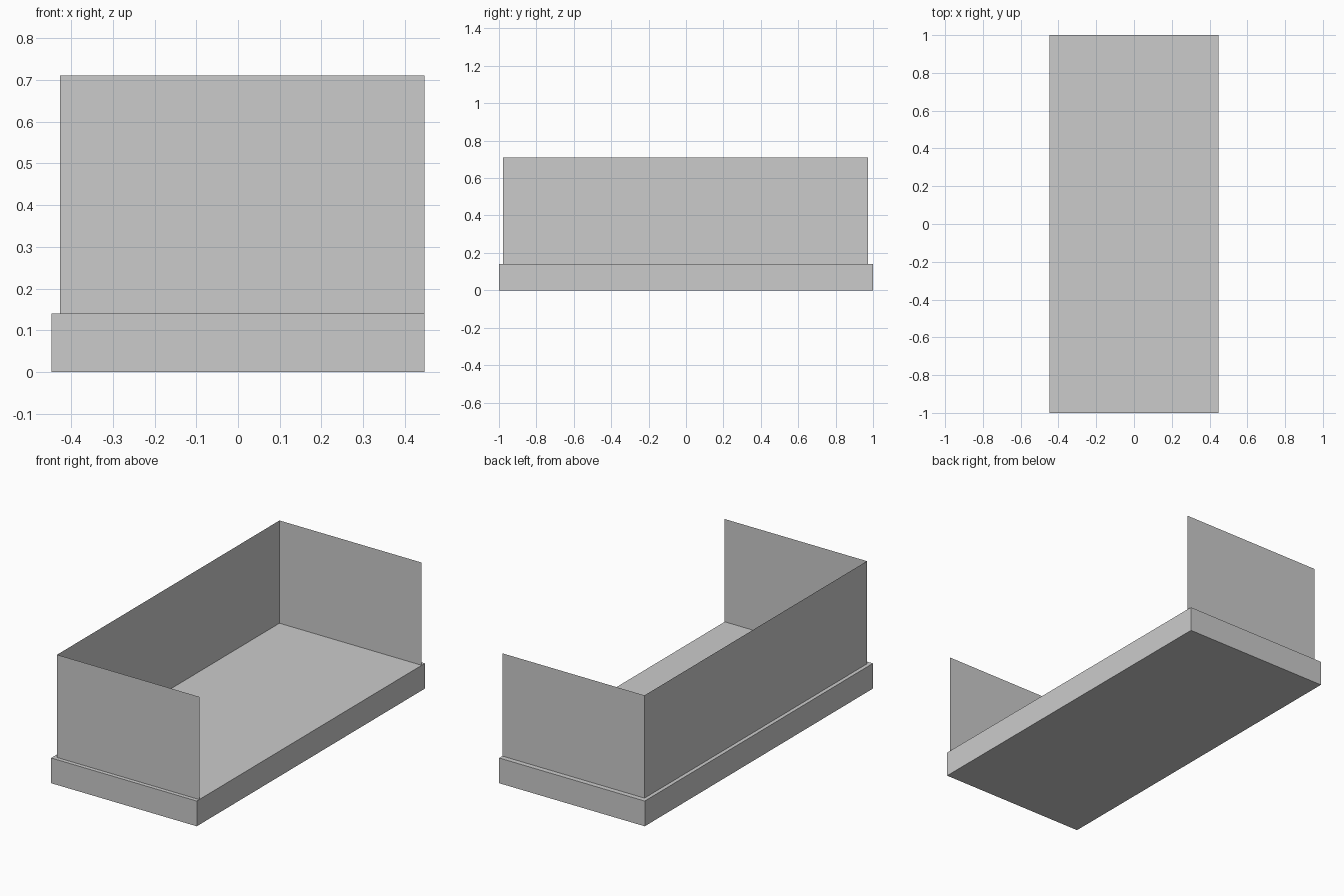
import bpy
import bmesh
from mathutils import Matrix, Vector

cube = bpy.data.objects.get("Cube")
if cube:
    bpy.data.objects.remove(cube, do_unlink=True)

grey = bpy.data.materials.new("light grey")
colour = (0.6, 0.6, 0.6, 1)
grey.diffuse_color = colour
grey.use_nodes = True
grey.node_tree.nodes["Principled BSDF"].inputs["Base Color"].default_value = colour

HALF_X, HALF_Y = 0.447, 1.0
BASE_TOP, WALL_TOP = 0.14, 0.71


def add_object(name, bm):
    mesh = bpy.data.meshes.new(name)
    bm.to_mesh(mesh)
    bm.free()
    mesh.materials.append(grey)
    obj = bpy.data.objects.new(name, mesh)
    bpy.context.collection.objects.link(obj)
    return obj


# Solid floor slab
bm = bmesh.new()
bmesh.ops.create_cube(bm, size=1, matrix=Matrix.Translation((0, 0, BASE_TOP / 2))
                      @ Matrix.Diagonal((2 * HALF_X, 2 * HALF_Y, BASE_TOP, 1)))
add_object("base_slab", bm)

# Three thin upright walls, open on the left side
corners = [(HALF_X, -0.978), (-0.426, -0.978), (-0.426, 0.972), (HALF_X, 0.972)]
bm = bmesh.new()
bottom = [bm.verts.new((x, y, BASE_TOP)) for x, y in corners]
edges = [bm.edges.new(pair) for pair in zip(bottom, bottom[1:])]
raised = bmesh.ops.extrude_edge_only(bm, edges=edges)["geom"]
top = [v for v in raised if isinstance(v, bmesh.types.BMVert)]
bmesh.ops.translate(bm, verts=top, vec=Vector((0, 0, WALL_TOP - BASE_TOP)))
bmesh.ops.recalc_face_normals(bm, faces=bm.faces)
add_object("sheet_walls", bm)
